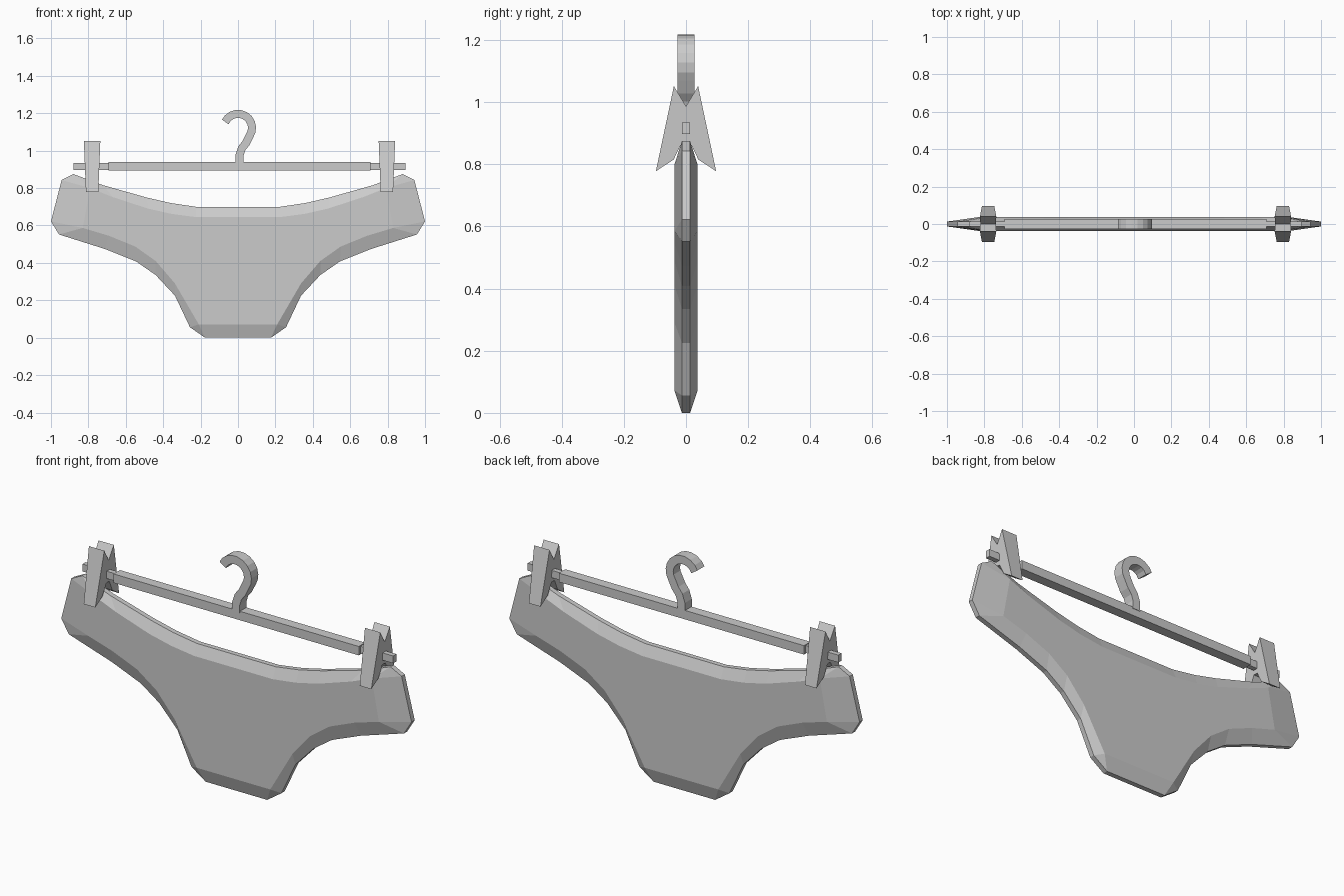
import bpy
import bmesh
import math
from mathutils import Vector

default_cube = bpy.data.objects.get("Cube")
if default_cube:
    bpy.data.objects.remove(default_cube, do_unlink=True)

grey = bpy.data.materials.new("plain grey")
grey.use_nodes = True
grey.diffuse_color = (0.6, 0.6, 0.6, 1)
grey.node_tree.nodes["Principled BSDF"].inputs["Base Color"].default_value = (0.6, 0.6, 0.6, 1)

HANGER_X = 0.008
BAR_Z = 0.916


def loft(name, rings):
    """Skin a stack of equal-length closed rings and cap both ends."""
    bm = bmesh.new()
    rows = [[bm.verts.new(p) for p in ring] for ring in rings]
    count = len(rows[0])
    for a, b in zip(rows, rows[1:]):
        for i in range(count):
            j = (i + 1) % count
            bm.faces.new((a[i], a[j], b[j], b[i]))
    bm.faces.new(rows[0])
    bm.faces.new(list(reversed(rows[-1])))
    bmesh.ops.remove_doubles(bm, verts=bm.verts, dist=0.0005)
    bmesh.ops.recalc_face_normals(bm, faces=bm.faces)
    mesh = bpy.data.meshes.new(name)
    bm.to_mesh(mesh)
    bm.free()
    mesh.materials.append(grey)
    obj = bpy.data.objects.new(name, mesh)
    bpy.context.collection.objects.link(obj)
    return obj


def box(name, size, centre):
    bpy.ops.mesh.primitive_cube_add(size=1, location=centre)
    obj = bpy.context.object
    obj.name = name
    obj.scale = size
    obj.data.materials.append(grey)


# Briefs: thin rim outline and raised panel outline, one half, bottom to top
rim = [(0.176, 0), (0.257, 0.056), (0.337, 0.225), (0.44, 0.335),
       (0.545, 0.408), (0.71, 0.474), (0.957, 0.552), (1, 0.622),
       (0.943, 0.843), (0.88, 0.875), (0.72, 0.815), (0.49, 0.75),
       (0.36, 0.72), (0.225, 0.7)]
panel = [(0.21, 0.072), (0.21, 0.072), (0.337, 0.29), (0.44, 0.41),
         (0.55, 0.488), (0.69, 0.545), (0.83, 0.587), (0.83, 0.587),
         (0.79, 0.8), (0.79, 0.8), (0.67, 0.752), (0.48, 0.69),
         (0.355, 0.662), (0.225, 0.645)]


def mirrored_ring(half, y):
    full = half + [(-x, z) for x, z in reversed(half)]
    return [(x, y, z) for x, z in full]


loft("briefs", [mirrored_ring(panel, -0.037), mirrored_ring(rim, -0.013),
                mirrored_ring(rim, 0.013), mirrored_ring(panel, 0.037)])

# Hanger bar and the thin rod through it
box("hanger_bar", (1.4, 0.052, 0.046), (HANGER_X, 0, BAR_Z))
box("clip_rod", (1.774, 0.026, 0.038), (HANGER_X, 0, BAR_Z))

# Hook: flat band swept along an S-shaped centre line
path = [Vector((0.008, 0.93)), Vector((0.008, 0.975)),
        Vector((0.02, 1.012)), Vector((0.042, 1.04))]
for step in range(11):
    a = math.radians(-35 + 19 * step)
    path.append(Vector((0.075 * math.cos(a), 1.122 + 0.075 * math.sin(a))))
rings = []
for i, p in enumerate(path):
    along = path[min(i + 1, len(path) - 1)] - path[max(i - 1, 0)]
    side = Vector((along.y, -along.x)).normalized() * 0.0215
    l, r = p - side, p + side
    rings.append([(l.x, -0.028, l.y), (r.x, -0.028, r.y),
                  (r.x, 0.028, r.y), (l.x, 0.028, l.y)])
loft("hook", rings)

# Clips: notched two-jaw profile, wider at the top
jaw = [(-0.039, 1.052), (-0.097, 0.778), (-0.04, 0.815), (-0.012, 0.873)]
clip_profile = jaw + [(-y, z) for y, z in reversed(jaw)] + [(0, 0.987)]


def clip_ring(centre, side):
    return [(centre + side * (0.033 + 0.04 * (z - 0.778)), y, z)
            for y, z in clip_profile]


for name, side in (("left_clip", 1), ("right_clip", -1)):
    centre = HANGER_X + side * 0.788
    loft(name, [clip_ring(centre, -1), clip_ring(centre, 1)])
